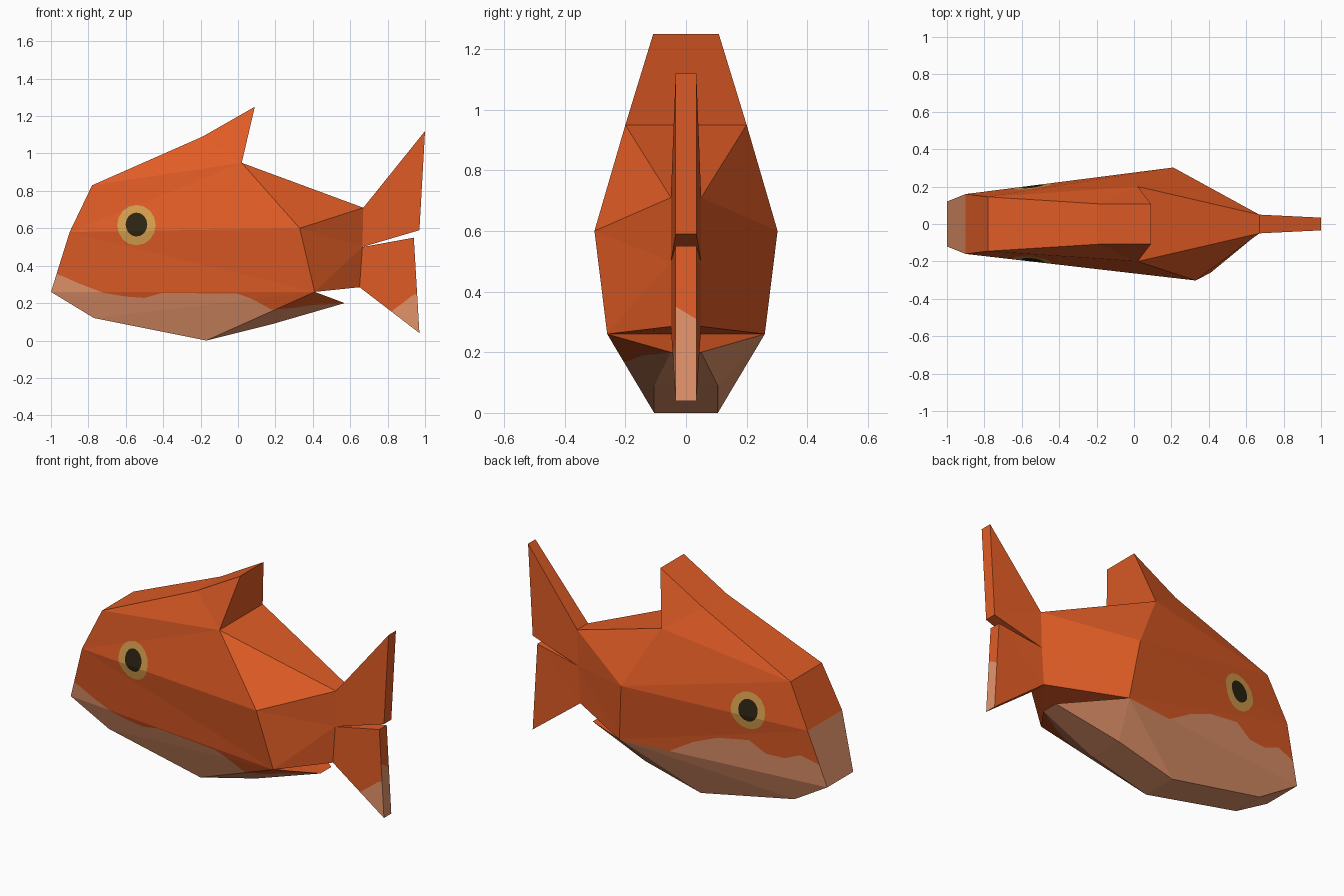
import bpy, bmesh, math
from mathutils import Vector

if "Cube" in bpy.data.objects:
    bpy.data.objects.remove(bpy.data.objects["Cube"])


def material(name, rgb):
    m = bpy.data.materials.new(name)
    m.diffuse_color = (*rgb, 1)
    m.use_nodes = True
    m.node_tree.nodes["Principled BSDF"].inputs["Base Color"].default_value = m.diffuse_color
    return m


MATS = [material("orange scales", (0.75, 0.107, 0.019)),
        material("pale belly", (0.775, 0.297, 0.147)),
        material("gold iris", (0.68, 0.35, 0.076)),
        material("dark pupil", (0.026, 0.017, 0.006))]
ORANGE, PALE, GOLD, DARK = range(4)

# Outline points: x, half width, z (optional x on the far side)
P = {
    "nose": (-1, .12, .26), "cheek": (-.9, .16, .58), "brow": (-.78, .145, .83),
    "crest": (-.19, .108, 1.09), "fin_tip": (.09, .108, 1.25), "fin_base": (.02, .2, .95),
    "flank": (.33, .302, .6, .21), "hip": (.41, .26, .26, .25),
    "chin": (-.77, .095, .12), "belly": (-.17, .105, 0), "vent": (.19, .105, .09),
    "anal_tip": (.57, .05, .2),
    "tail_top": (.67, .05, .71), "tail_mid": (.665, .05, .5), "tail_low": (.65, .05, .285),
    "up_tip": (1, .034, 1.12), "up_heel": (.97, .034, .59),
    "low_heel": (.94, .034, .55), "low_tip": (.97, .034, .04),
}


def build(rim, sides):
    """Mirrored side faces joined by a band that follows the rim."""
    bm = bmesh.new()
    v = {}
    for n in {n for s in sides for n in s.split()}:
        p = P[n]
        v[n, -1] = bm.verts.new((p[0], -p[1], p[2]))
        v[n, 1] = bm.verts.new((p[3] if len(p) > 3 else p[0], p[1], p[2]))
    for s in sides:
        for d in (-1, 1):
            bm.faces.new([v[n, d] for n in s.split()])
    rim = rim.split()
    for a, b in zip(rim, rim[1:] + rim[:1]):
        bm.faces.new([v[a, -1], v[b, -1], v[b, 1], v[a, 1]])
    bmesh.ops.recalc_face_normals(bm, faces=bm.faces[:])
    bmesh.ops.triangulate(bm, faces=bm.faces[:])
    bm.normal_update()
    return bm


def paint(bm, select, planes, mat):
    """Cut the selected faces by planes and colour what lies behind all of them."""
    planes = [(Vector(c), Vector(n)) for c, n in planes]

    def inside(k):
        return [f for f in bm.faces if select(f) and
                all((f.calc_center_median() - c).dot(n) < 1e-5 for c, n in planes[:k])]

    for k, (c, n) in enumerate(planes):
        fs = inside(k)
        geom = fs + list({e for f in fs for e in f.edges}) + list({x for f in fs for x in f.verts})
        if geom:
            bmesh.ops.bisect_plane(bm, geom=geom, dist=1e-5, plane_co=c, plane_no=n)
            bm.normal_update()
    for f in inside(len(planes)):
        f.material_index = mat


def paint_below(bm, select, line, mat):
    for (x0, z0), (x1, z1) in zip(line, line[1:]):
        paint(bm, select, [((x0, 0, 0), (-1, 0, 0)), ((x1, 0, 0), (1, 0, 0)),
                           ((x0, 0, z0), (z0 - z1, 0, x1 - x0))], mat)


def paint_oval(bm, select, cx, cz, rx, rz, mat, n=16):
    pts = [(cx + rx * math.cos(2 * math.pi * i / n), cz + rz * math.sin(2 * math.pi * i / n))
           for i in range(n)]
    paint(bm, select, [((a[0], 0, a[1]), (b[1] - a[1], 0, a[0] - b[0]))
                       for a, b in zip(pts, pts[1:] + pts[:1])], mat)


def finish(bm, name):
    me = bpy.data.meshes.new(name)
    bm.to_mesh(me)
    bm.free()
    for m in MATS:
        me.materials.append(m)
    ob = bpy.data.objects.new(name, me)
    bpy.context.collection.objects.link(ob)


def near(f):
    return f.normal.y < -.3


def far(f):
    return f.normal.y > .3


# Body with back fin and belly fin
body = build(
    "nose cheek brow crest fin_tip fin_base tail_top tail_mid tail_low hip anal_tip vent belly chin",
    ["nose cheek flank hip", "cheek brow fin_base flank", "brow crest fin_tip fin_base",
     "fin_base tail_top tail_mid flank", "flank tail_mid tail_low hip",
     "nose hip belly chin", "hip anal_tip vent belly"])

# Pale snout and underside
for f in body.faces:
    z = f.calc_center_median().z
    if abs(f.normal.y) < .3 and ((f.normal.x < -.7 and z < .5) or (f.normal.z < -.3 and z < .25)):
        f.material_index = PALE

# Wavy belly colour edge, different on each side
paint_below(body, near, [(-1.01, .37), (-.94, .345), (-.85, .305), (-.72, .255), (-.6, .235),
                         (-.5, .228), (-.4, .255), (0, .25), (.08, .22), (.18, .165),
                         (.3, .175), (.4, .19), (.6, .2)], PALE)
paint_below(body, far, [(-1.01, .39), (-.95, .39), (-.85, .42), (-.75, .38), (-.64, .38),
                        (-.54, .44), (-.35, .41), (-.2, .35), (-.05, .26), (.6, .26)], PALE)

# Eyes
for side in (near, far):
    paint_oval(body, side, -.543, .617, .103, .108, GOLD)
    paint_oval(body, side, -.543, .62, .058, .064, DARK)
finish(body, "fish_body")

# Tail fins
for name, pts in (("upper_tail_fin", "tail_top up_tip up_heel tail_mid"),
                  ("lower_tail_fin", "tail_mid low_heel low_tip tail_low")):
    fin = build(pts, [pts])
    if name == "lower_tail_fin":
        paint_below(fin, near, [(.82, .155), (.9, .215), (.93, .24), (.98, .26)], PALE)
        paint(fin, lambda f: f.normal.x > .7, [((0, 0, .33), (0, -.3, 1))][:1] and
              [((0, 0, .33), (0, .6, 1))], PALE)
    finish(fin, name)
